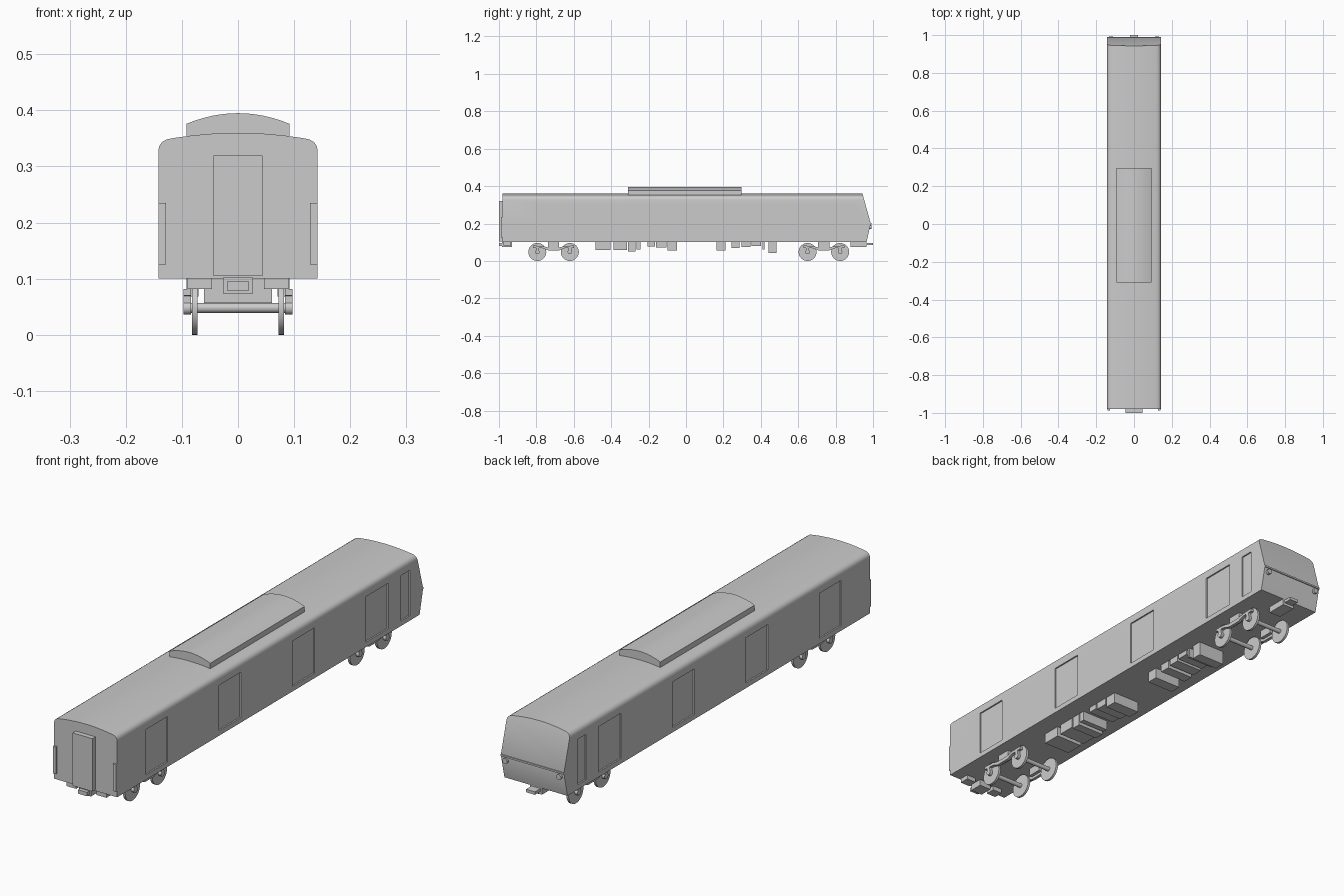
import bpy, bmesh, math
from mathutils import Matrix

if "Cube" in bpy.data.objects:
    bpy.data.objects.remove(bpy.data.objects["Cube"])


def finish(name, bm, smooth=False):
    bmesh.ops.recalc_face_normals(bm, faces=bm.faces)
    me = bpy.data.meshes.new(name)
    bm.to_mesh(me)
    bm.free()
    ob = bpy.data.objects.new(name, me)
    bpy.context.collection.objects.link(ob)
    if smooth:
        bpy.ops.object.select_all(action='DESELECT')
        ob.select_set(True)
        bpy.context.view_layer.objects.active = ob
        bpy.ops.object.shade_smooth_by_angle(angle=math.radians(30))
    return ob


def add_box(bm, x0, x1, y0, y1, z0, z1):
    m = Matrix.Translation(((x0 + x1) / 2, (y0 + y1) / 2, (z0 + z1) / 2))
    m = m @ Matrix.Diagonal((x1 - x0, y1 - y0, z1 - z0, 1))
    bmesh.ops.create_cube(bm, size=1, matrix=m)


def box(name, *dims):
    bm = bmesh.new()
    add_box(bm, *dims)
    return finish(name, bm)


def add_cyl(bm, r, length, center, axis='X', n=32):
    rot = Matrix.Rotation(math.pi / 2, 4, 'Y' if axis == 'X' else 'X')
    bmesh.ops.create_cone(bm, cap_ends=True, segments=n, radius1=r, radius2=r,
                          depth=length, matrix=Matrix.Translation(center) @ rot)


def loft(bm, a, b):
    """Join two matching loops of points with side faces; returns the vertices."""
    va, vb = [bm.verts.new(p) for p in a], [bm.verts.new(p) for p in b]
    n = len(va)
    for i in range(n):
        j = (i + 1) % n
        bm.faces.new((va[i], va[j], vb[j], vb[i]))
    return va, vb


# Body shell: roof section run along y, with a raked two-plane cab end
half = [(.142, .1), (.142, .2), (.142, .328), (.1405, .336), (.136, .343),
        (.128, .348), (.115, .3507), (.08, .3555), (.04, .359)]
section = half + [(0, .36)] + [(-x, z) for x, z in reversed(half)]


def cab_y(z):
    return .988 - (z - .2) * .28 if z >= .2 else .965 + (z - .1) * .23


bm = bmesh.new()
rear, cab = loft(bm, [(x, -.98, z) for x, z in section],
                 [(x, cab_y(z), z) for x, z in section])
bm.faces.new(rear)
bm.faces.new(cab[1:-1])
bm.faces.new((cab[0], cab[1], cab[-2], cab[-1]))
body = finish("body_shell", bm)

# Recessed side doors, four wide and one narrow per side
bm = bmesh.new()
for y0, y1 in ((-.795, -.655), (-.325, -.183), (.148, .29), (.62, .765), (.845, .902)):
    for s in (-1, 1):
        xs = sorted((s * .136, s * .16))
        add_box(bm, xs[0], xs[1], y0, y1, .12, .305)
cutter = finish("door_cutter", bm)
cutter.hide_render = True
cutter.hide_viewport = True
mod = body.modifiers.new("doors", 'BOOLEAN')
mod.object = cutter
mod.operation = 'DIFFERENCE'
mod.solver = 'EXACT'
bpy.context.view_layer.objects.active = body
body.select_set(True)
bpy.ops.object.modifier_apply(modifier="doors")
bpy.data.objects.remove(cutter)
bpy.ops.object.shade_smooth_by_angle(angle=math.radians(30))

# Roof pod with curved top
top = [(.092 - .184 * i / 12, .395 - .019 * (1 - i / 6) ** 2) for i in range(13)]
pod = [(.092, .345)] + top + [(-.092, .345)]
bm = bmesh.new()
a, b = loft(bm, [(x, -.31, z) for x, z in pod], [(x, .297, z) for x, z in pod])
bm.faces.new(a)
bm.faces.new(b)
finish("roof_pod", bm, True)

# Gangway and corner plates on the front end
box("gangway", -.044, .044, -1, -.975, .105, .32)
for s in (-1, 1):
    xs = sorted((s * .128, s * .1415))
    box("corner_plate", xs[0], xs[1], -.988, -.975, .125, .235)

# Cab waist band and lamps
box("cab_band", -.142, .142, .975, .991, .196, .203)
for s in (-1, 1):
    bm = bmesh.new()
    add_cyl(bm, .011, .02, (s * .121, .983, .181), 'Y', 20)
    finish("head_lamp", bm, True)

# Couplers and end beams
box("front_coupler_block", -.027, .027, -.985, -.93, .074, .102)
box("front_coupler_head", -.02, .02, -1, -.98, .079, .095)
box("rear_coupler_block", -.027, .027, .88, .965, .074, .102)
box("rear_coupler_head", -.02, .02, .955, 1.0, .085, .097)
for s in (-1, 1):
    xs = sorted((s * .046, s * .09))
    box("end_beam", xs[0], xs[1], -.975, -.935, .082, .102)

# Bogies: two wheelsets, curved side beams and bolster blocks
beam = [(-.11, .082), (-.06, .08), (-.03, .072), (.03, .072), (.06, .08), (.11, .082),
        (.11, .07), (.06, .068), (.03, .057), (-.03, .057), (-.06, .068), (-.11, .07)]
for yc in (-.708, .737):
    for dy in (-.087, .087):
        bm = bmesh.new()
        add_cyl(bm, .009, .194, (0, yc + dy, .048), n=20)
        for s in (-1, 1):
            add_cyl(bm, .048, .01, (s * .077, yc + dy, .048))
            add_cyl(bm, .012, .013, (s * .0905, yc + dy, .048), n=20)
        finish("wheelset", bm, True)
    for s in (-1, 1):
        bm = bmesh.new()
        a, b = loft(bm, [(s * .084, yc + y, z) for y, z in beam],
                    [(s * .097, yc + y, z) for y, z in beam])
        bm.faces.new(a)
        bm.faces.new(b)
        for dy in (-.087, .087):
            add_box(bm, *sorted((s * .084, s * .097)), yc + dy - .008, yc + dy + .008, .05, .075)
        finish("bogie_side_beam", bm)
        box("bolster_block", *sorted((s * .07, s * .092)), yc - .03, yc + .03, .068, .102)

# Underfloor equipment boxes: y start, y end, bottom z
for y0, y1, z in ((-.483, -.405, .058), (-.388, -.315, .058), (-.31, -.27, .05),
                  (-.265, -.243, .06), (-.205, -.165, .078), (-.16, -.105, .072),
                  (-.1, -.048, .056), (.163, .21, .056), (.243, .287, .068),
                  (.297, .345, .074), (.35, .4, .08), (.41, .42, .06), (.44, .484, .042)):
    box("underfloor_box", -.061, .061, y0, y1, z, .102)
